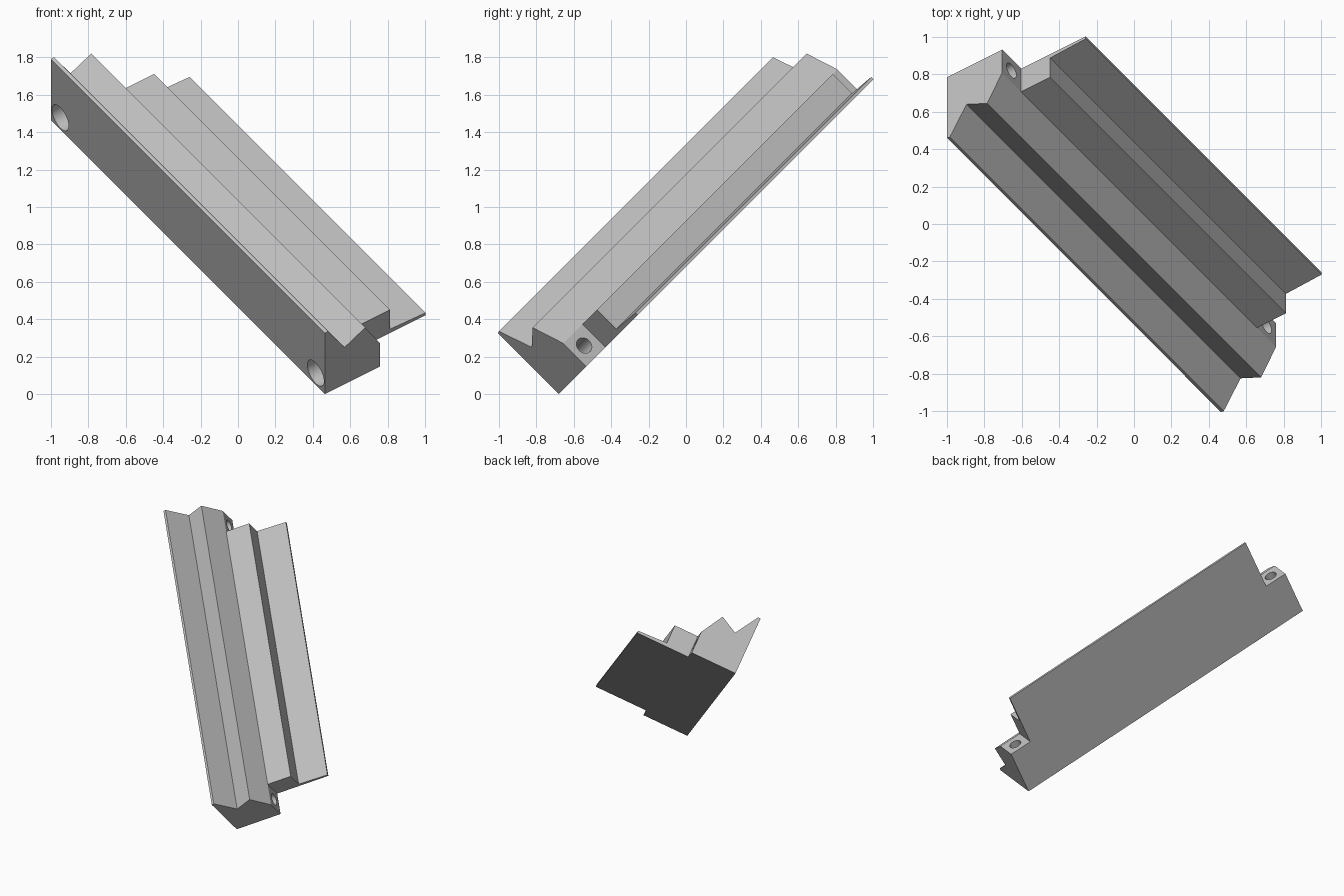
import bpy, bmesh, math
from mathutils import Vector, Matrix

if "Cube" in bpy.data.objects:
    bpy.data.objects.remove(bpy.data.objects["Cube"])

# Tilted frame: across the section (U), section height (V), rail length (D)
ORIGIN = Vector((0.465, -0.68, 0.0))
U, V, D = Vector((2, 1, 1)), Vector((0, -1, 1)), Vector((-1, 1, 1))
LENGTH, NOTCH, BLOCK = 1.465, 0.102, 0.1475

grey = bpy.data.materials.new("grey")
grey.diffuse_color = (0.52, 0.52, 0.52, 1)
grey.use_nodes = True
grey.node_tree.nodes["Principled BSDF"].inputs["Base Color"].default_value = grey.diffuse_color


def at(a, b, t):
    return ORIGIN + a * U + b * V + t * D


def finish(name, bm):
    bmesh.ops.recalc_face_normals(bm, faces=bm.faces)
    mesh = bpy.data.meshes.new(name)
    bm.to_mesh(mesh)
    bm.free()
    mesh.materials.append(grey)
    obj = bpy.data.objects.new(name, mesh)
    bpy.context.collection.objects.link(obj)
    return obj


def prism(name, section, t0, t1):
    bm = bmesh.new()
    ends = [[bm.verts.new(at(a, b, t)) for a, b in section] for t in (t0, t1)]
    for end in ends:
        bm.faces.new(end)
    n = len(section)
    for i in range(n):
        j = (i + 1) % n
        bm.faces.new((ends[0][i], ends[0][j], ends[1][j], ends[1][i]))
    return finish(name, bm)


def drill(name, radius, a0, a1, t):
    bm = bmesh.new()
    turn = U.to_track_quat('Z', 'Y').to_matrix().to_4x4()
    place = Matrix.Translation(at((a0 + a1) / 2, 0.062, t)) @ turn
    bmesh.ops.create_cone(bm, cap_ends=True, segments=48, radius1=radius,
                          radius2=radius, depth=(a1 - a0) * U.length, matrix=place)
    return finish(name, bm)


# Rail with a V-grooved block, a flat step and a thin flange
profile = [(0, 0), (0, 0.325), (0.0075, 0.328), (0.0525, 0.1975),
           (0.1075, 0.2475), (BLOCK, 0.1235), (0.225, 0.1235),
           (0.225, 0.02), (0.32, 0.0125), (0.32, 0)]
rail = prism("rail", profile, 0, LENGTH)

# End notches and counterbored screw holes
notch = [(BLOCK, -0.1), (BLOCK, 0.3), (0.5, 0.3), (0.5, -0.1)]
cutters = [prism("notch_low", notch, -0.2, NOTCH),
           prism("notch_high", notch, LENGTH - NOTCH, LENGTH + 0.2)]
for t in (0.05, LENGTH - 0.05):
    cutters.append(drill("screw_hole", 0.045, -0.05, 0.2, t))
    cutters.append(drill("counterbore", 0.077, -0.05, 0.09, t))

bpy.context.view_layer.objects.active = rail
rail.select_set(True)
for cutter in cutters:
    cutter.hide_render = True
    mod = rail.modifiers.new("cut", 'BOOLEAN')
    mod.operation = 'DIFFERENCE'
    mod.solver = 'EXACT'
    mod.object = cutter
    bpy.ops.object.modifier_apply(modifier=mod.name)
    bpy.data.objects.remove(cutter)

bpy.ops.object.shade_smooth_by_angle(angle=math.radians(20))
